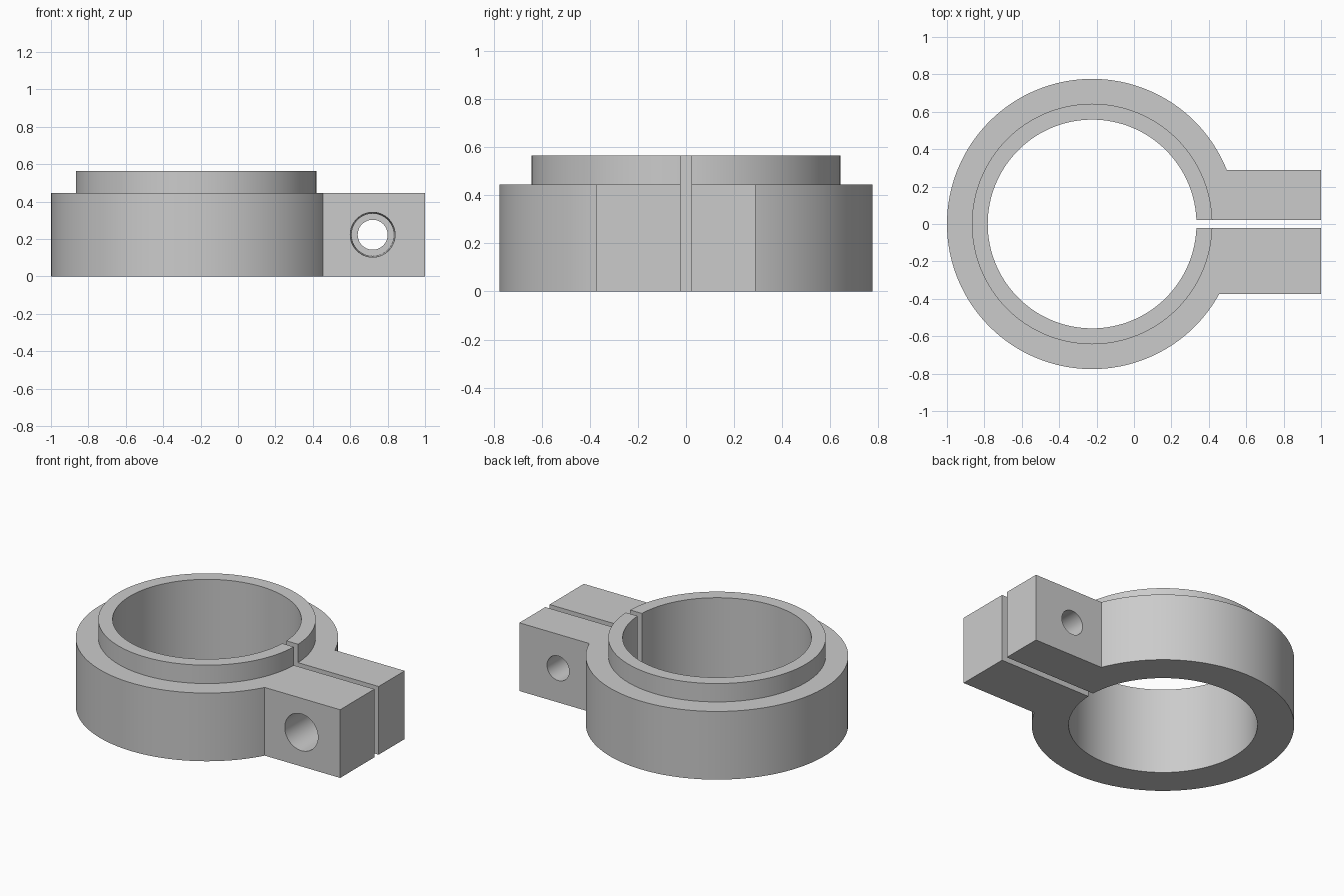
import bpy, bmesh
from mathutils import Matrix, Vector

cube = bpy.data.objects.get("Cube")
if cube:
    bpy.data.objects.remove(cube, do_unlink=True)

grey = bpy.data.materials.new("plain grey")
grey.use_nodes = True
colour = (0.6, 0.6, 0.6, 1)
grey.diffuse_color = colour
grey.node_tree.nodes["Principled BSDF"].inputs["Base Color"].default_value = colour

RING_X, BODY_TOP, COLLAR_TOP = -0.224, 0.445, 0.565
HOLE_X, HOLE_Z = 0.72, 0.223


def new_object(name, bm):
    mesh = bpy.data.meshes.new(name)
    bmesh.ops.recalc_face_normals(bm, faces=bm.faces)
    bm.to_mesh(mesh)
    bm.free()
    mesh.materials.append(grey)
    obj = bpy.data.objects.new(name, mesh)
    bpy.context.collection.objects.link(obj)
    return obj


def cylinder(name, r1, r2, start, end, segments=128):
    """Cylinder or cone from the start point (radius r1) to the end point (r2)."""
    a, b = Vector(start), Vector(end)
    turn = (b - a).to_track_quat("Z", "Y").to_matrix().to_4x4()
    bm = bmesh.new()
    bmesh.ops.create_cone(bm, cap_ends=True, segments=segments, radius1=r1, radius2=r2,
                          depth=(b - a).length, matrix=Matrix.Translation((a + b) / 2) @ turn)
    return new_object(name, bm)


def box(name, low, high):
    a, b = Vector(low), Vector(high)
    bm = bmesh.new()
    bmesh.ops.create_cube(bm, size=1, matrix=Matrix.Translation((a + b) / 2)
                          @ Matrix.Diagonal((*(b - a), 1)))
    return new_object(name, bm)


def combine(target, other, operation):
    mod = target.modifiers.new(other.name, "BOOLEAN")
    mod.operation, mod.solver, mod.object = operation, "EXACT", other
    bpy.context.view_layer.objects.active = target
    bpy.ops.object.modifier_apply(modifier=mod.name)
    bpy.data.objects.remove(other, do_unlink=True)


# Stepped ring with the clamping ears
clamp = cylinder("split_clamp_ring", 0.776, 0.776, (RING_X, 0, 0), (RING_X, 0, BODY_TOP))
combine(clamp, box("clamp_ears", (0, -0.375, 0), (1, 0.29, BODY_TOP)), "UNION")
combine(clamp, cylinder("collar", 0.643, 0.643, (RING_X, 0, 0.2), (RING_X, 0, COLLAR_TOP)), "UNION")

# Bore and the split between the ears
combine(clamp, cylinder("bore", 0.558, 0.558, (RING_X, 0, -0.1), (RING_X, 0, 0.7)), "DIFFERENCE")
combine(clamp, box("split", (0, -0.022, -0.1), (1.1, 0.022, 0.7)), "DIFFERENCE")

# Wide, slightly tapered screw hole in the front ear, narrow hole in the back ear
combine(clamp, cylinder("wide_hole", 0.12, 0.112, (HOLE_X, -0.38, HOLE_Z), (HOLE_X, 0, HOLE_Z), 64),
        "DIFFERENCE")
combine(clamp, cylinder("narrow_hole", 0.08, 0.08, (HOLE_X, 0, HOLE_Z), (HOLE_X, 0.4, HOLE_Z), 64),
        "DIFFERENCE")

# Smooth curved walls, crisp edges
bpy.ops.object.select_all(action="DESELECT")
clamp.select_set(True)
bpy.context.view_layer.objects.active = clamp
bpy.ops.object.shade_smooth_by_angle(angle=0.5)
